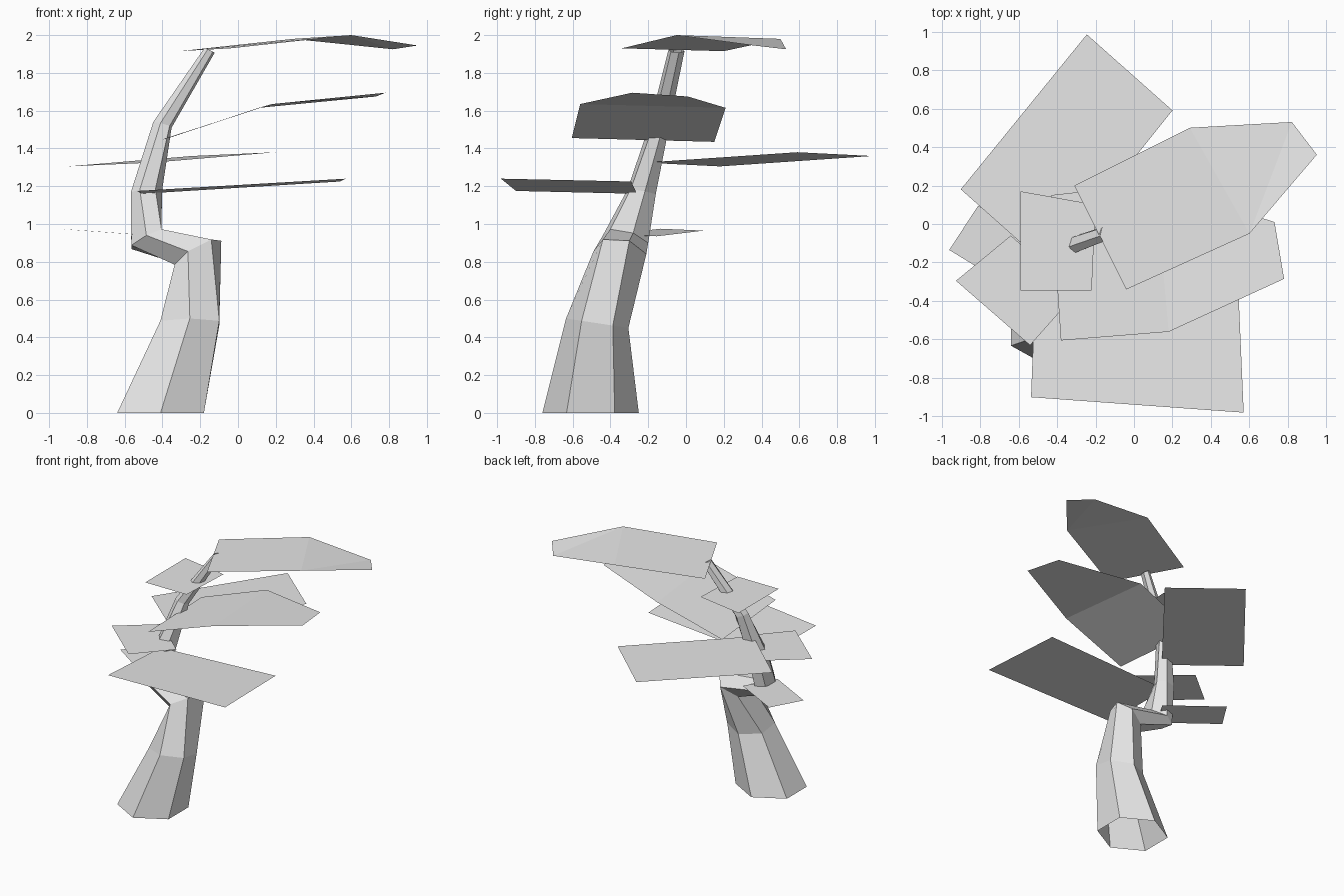
import bpy
import bmesh
from math import cos, sin, pi
from mathutils import Vector

if "Cube" in bpy.data.objects:
    bpy.data.objects.remove(bpy.data.objects["Cube"])

grey = bpy.data.materials.new("plain_grey")
grey.diffuse_color = (0.8, 0.8, 0.8, 1)
grey.use_nodes = True
grey.node_tree.nodes["Principled BSDF"].inputs["Base Color"].default_value = grey.diffuse_color


def make_object(name, verts, faces, fix_normals=False):
    bm = bmesh.new()
    vs = [bm.verts.new(v) for v in verts]
    for f in faces:
        bm.faces.new([vs[i] for i in f])
    if not fix_normals:
        for f in bm.faces:          # leaves face upwards
            f.normal_update()
            if f.normal.z < 0:
                f.normal_flip()
    mesh = bpy.data.meshes.new(name)
    bm.to_mesh(mesh)
    bm.free()
    mesh.materials.append(grey)
    ob = bpy.data.objects.new(name, mesh)
    bpy.context.collection.objects.link(ob)
    return ob


# Trunk: six-sided tube, each ring is (centre, front axis, right axis)
rings = [
    ((-.41, -.505, 0), (0, -.255, 0), (.265, 0, 0)),
    ((-.255, -.47, .475), (0, -.165, .025), (.18, 0, 0)),
    ((-.212, -.35, .848), (-.053, -.14, .007), (.112, -.023, .077)),
    ((-.485, -.32, .92), (0, -.12, .02), (.092, -.023, .049)),
    ((-.485, -.235, 1.17), (-.035, -.075, .012), (.075, -.023, .01)),
    ((-.40, -.14, 1.525), (-.01, -.05, .01), (.05, -.01, -.012)),
    ((-.15, -.05, 1.92), (-.01, -.042, .005), (.025, -.01, -.012)),
]
SIDES = 6
verts = []
for c, p, q in rings:
    for k in range(SIDES):
        a = 2 * pi * k / SIDES
        verts.append(Vector(c) + cos(a) * Vector(p) + sin(a) * Vector(q))
faces = []
for r in range(len(rings) - 1):
    for k in range(SIDES):
        n = (k + 1) % SIDES
        faces.append((r * SIDES + k, r * SIDES + n,
                      (r + 1) * SIDES + n, (r + 1) * SIDES + k))
make_object("trunk", verts, faces, fix_normals=True)

# Leaves: thin flat sheets, the two large ones are folded
make_object("top_leaf",
            [(-.31, .20, 1.915), (-.04, -.34, 1.93), (.60, -.05, 2.0),
             (.95, .36, 1.945), (.82, .53, 1.925), (.29, .50, 1.98)],
            [(0, 1, 2, 5), (2, 4, 5), (2, 3, 4)])
make_object("right_leaf",
            [(-.43, .15, 1.435), (-.38, -.605, 1.455), (.18, -.56, 1.635),
             (.78, -.285, 1.695), (.73, .01, 1.675), (.11, .21, 1.615)],
            [(0, 1, 2, 5), (2, 3, 4, 5)])

quads = {
    "small_upper_leaf": [(-.59, .17, 1.70), (-.59, -.345, 1.70),
                         (-.22, -.345, 1.70), (-.20, .10, 1.70)],
    "back_leaf": [(-.90, .18, 1.305), (-.45, -.22, 1.325),
                  (.20, .59, 1.38), (-.245, .985, 1.36)],
    "front_leaf": [(-.535, -.90, 1.175), (.57, -.98, 1.24),
                   (.54, -.29, 1.225), (-.51, -.26, 1.16)],
    "left_leaf": [(-.925, -.295, 1.24), (-.54, -.63, 1.24),
                  (-.30, -.36, 1.24), (-.64, -.06, 1.24)],
    "lower_left_leaf": [(-.96, -.135, .975), (-.55, -.385, .945),
                        (-.40, -.155, .935), (-.81, .095, .965)],
}
for name, pts in quads.items():
    make_object(name, pts, [(0, 1, 2, 3)])
